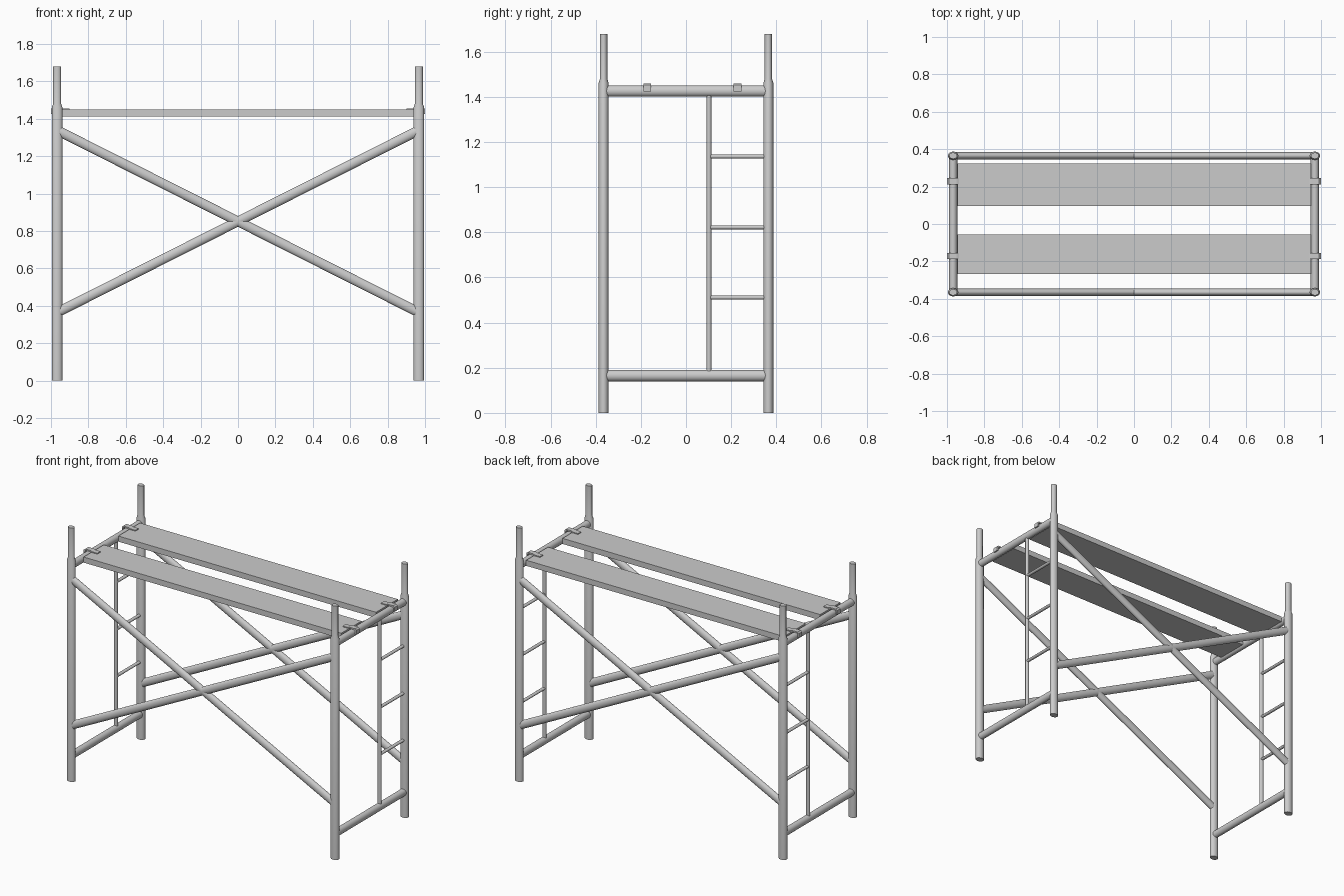
import bpy, bmesh, math
from mathutils import Vector

if "Cube" in bpy.data.objects:
    bpy.data.objects.remove(bpy.data.objects["Cube"])

SIDES = 24


def finish(name, bm):
    bmesh.ops.recalc_face_normals(bm, faces=bm.faces)
    me = bpy.data.meshes.new(name)
    bm.to_mesh(me)
    bm.free()
    ob = bpy.data.objects.new(name, me)
    bpy.context.collection.objects.link(ob)
    return ob


def tube(name, p, q, stations, u):
    """Oval tube from p to q; stations are (distance fraction, radius u, radius v)."""
    p, q, u = Vector(p), Vector(q), Vector(u)
    v = (q - p).normalized().cross(u)
    bm = bmesh.new()
    rings = []
    for t, ru, rv in stations:
        c = p.lerp(q, t)
        angles = [2 * math.pi * i / SIDES for i in range(SIDES)]
        rings.append([bm.verts.new(c + u * ru * math.cos(a) + v * rv * math.sin(a)) for a in angles])
    for a, b in zip(rings, rings[1:]):
        for i in range(SIDES):
            j = (i + 1) % SIDES
            bm.faces.new((a[i], a[j], b[j], b[i])).smooth = True
    bm.faces.new(rings[0])
    bm.faces.new(rings[-1])
    for e in bm.edges:
        if any(len(f.verts) > 4 for f in e.link_faces):
            e.smooth = False
    return finish(name, bm)


def straight(name, p, q, ru, rv, u):
    return tube(name, p, q, [(0, ru, rv), (1, ru, rv)], u)


def box(name, lo, hi):
    bm = bmesh.new()
    bmesh.ops.create_cube(bm, size=1)
    for vert in bm.verts:
        vert.co = [(a + b) / 2 + c * (b - a) for a, b, c in zip(lo, hi, vert.co)]
    return finish(name, bm)


def hook(name, s, y, w=0.017):
    """Bent strap reaching from the plank over the end tube."""
    pts = [(0.90, 1.447), (0.90, 1.455), (0.935, 1.455), (0.95, 1.46), (0.99, 1.46), (1.0, 1.452),
           (1.0, 1.424), (0.991, 1.424), (0.991, 1.445), (0.985, 1.451), (0.95, 1.451), (0.935, 1.447)]
    bm = bmesh.new()
    face = bm.faces.new([bm.verts.new((s * x, y - w, z)) for x, z in pts])
    geom = bmesh.ops.extrude_face_region(bm, geom=[face])["geom"]
    moved = [g for g in geom if isinstance(g, bmesh.types.BMVert)]
    bmesh.ops.translate(bm, verts=moved, vec=(0, 2 * w, 0))
    return finish(name, bm)


PX, PY, H = 0.967, 0.365, 1.68
X, Y = (1, 0, 0), (0, 1, 0)

for s, end in ((-1, "left"), (1, "right")):
    x = s * PX
    # Corner posts with a narrower joining pin
    for t, side in ((-1, "front"), (1, "back")):
        tube(f"{end}_{side}_post", (x, t * PY, 0), (x, t * PY, H),
             [(0, .028, .022), (1.462 / H, .028, .022), (1.48 / H, .021, .0165), (1, .021, .0165)], X)
    # Cross tubes of the end frame
    for z, level in ((0.165, "lower"), (1.426, "upper")):
        straight(f"{end}_{level}_cross_tube", (x, -PY, z), (x, PY, z), .022, .025, X)
    # Ladder upright and rungs
    straight(f"{end}_ladder_upright", (x, .102, .165), (x, .102, 1.426), .0135, .011, X)
    for i, z in enumerate((0.511, 0.822, 1.136)):
        straight(f"{end}_ladder_rung_{i + 1}", (x, .102, z), (x, PY, z), .011, .009, X)
    # Plank hooks
    for y, side in ((-.171, "front"), (.228, "back")):
        hook(f"{end}_{side}_plank_hook", s, y)

# Diagonal braces on both long sides
for t, side in ((-1, "front"), (1, "back")):
    for s, kind in ((1, "rising"), (-1, "falling")):
        straight(f"{side}_{kind}_brace", (-s * .955, t * PY, .37), (s * .955, t * PY, 1.332), .019, .026, Y)

# Walking planks
box("front_plank", (-.945, -.268, 1.412), (.945, -.056, 1.449))
box("back_plank", (-.945, .096, 1.412), (.945, .324, 1.449))
